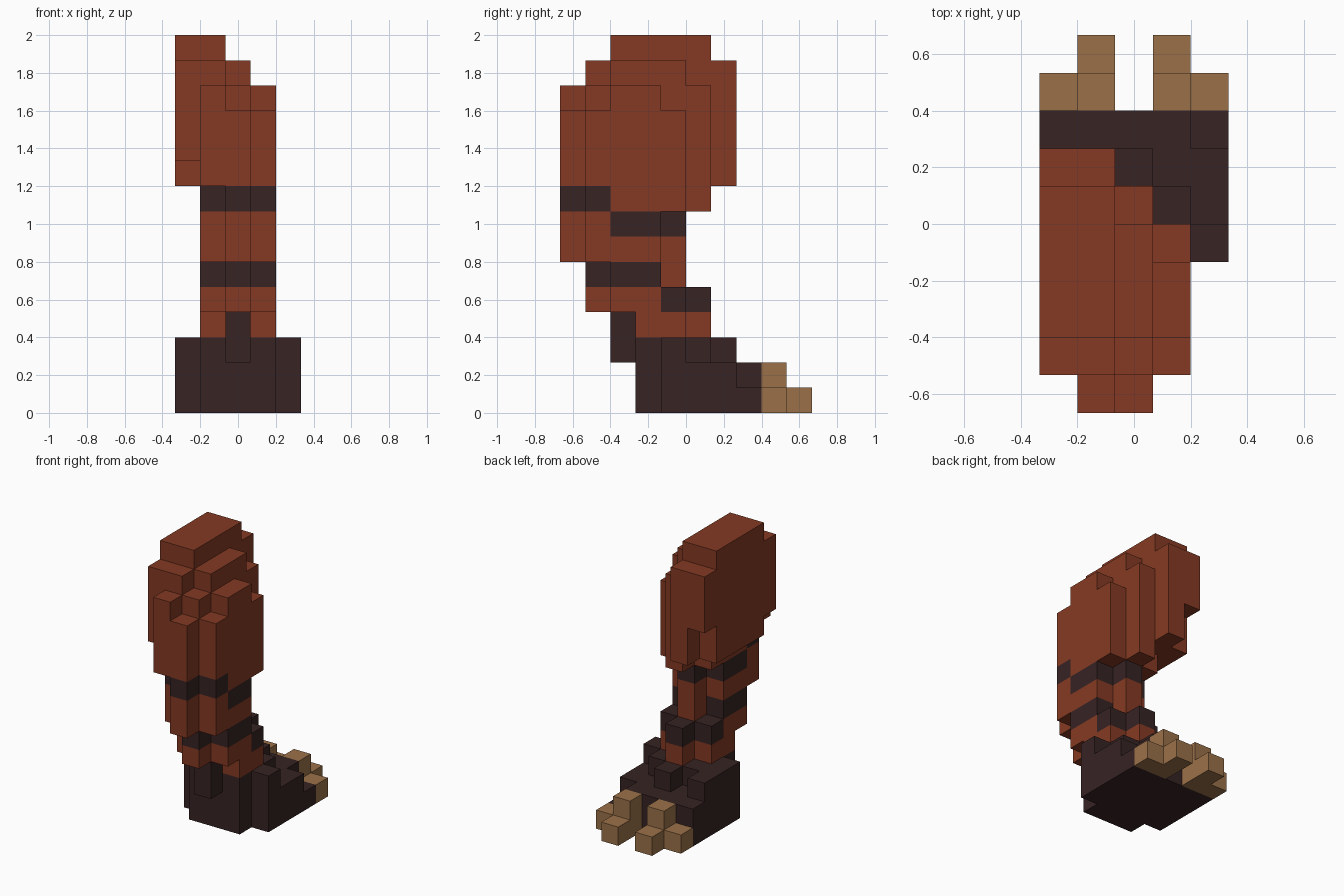
import bpy
import bmesh
import math
from mathutils import Vector

cube = bpy.data.objects.get("Cube")
if cube:
    bpy.data.objects.remove(cube, do_unlink=True)

UNIT = 2 / 15                       # edge of one block
ORIGIN = Vector((-2.5, -5, 0))      # grid corner, in blocks


def material(name, srgb):
    lin = [((c / 255 + 0.055) / 1.055) ** 2.4 for c in srgb] + [1]
    m = bpy.data.materials.new(name)
    m.use_nodes = True
    m.diffuse_color = lin
    m.node_tree.nodes["Principled BSDF"].inputs["Base Color"].default_value = lin
    return m


RED = material("rust red", (133, 58, 35))
DARK = material("dark brown", (55, 35, 36))
TAN = material("tan claw", (155, 113, 73))


def build(name, mat, boxes):
    """Join block boxes (x0, x1, y0, y1, z0, z1) into one closed shell."""
    cells = {(x, y, z) for a, b, c, d, e, f in boxes
             for x in range(a, b) for y in range(c, d) for z in range(e, f)}
    bm = bmesh.new()
    verts = {}

    def vert(p):
        if p not in verts:
            verts[p] = bm.verts.new((Vector(p) + ORIGIN) * UNIT)
        return verts[p]

    for cell in cells:
        for axis in range(3):
            u, v = (axis + 1) % 3, (axis + 2) % 3
            for side in (0, 1):
                nb = list(cell)
                nb[axis] += 2 * side - 1
                if tuple(nb) in cells:
                    continue
                loop = []
                for du, dv in ((0, 0), (1, 0), (1, 1), (0, 1)):
                    p = list(cell)
                    p[axis] += side
                    p[u] += du
                    p[v] += dv
                    loop.append(vert(tuple(p)))
                bm.faces.new(loop if side else loop[::-1])
    # merge coplanar block faces
    bmesh.ops.dissolve_limit(bm, angle_limit=math.radians(1),
                             verts=bm.verts[:], edges=bm.edges[:])
    mesh = bpy.data.meshes.new(name)
    bm.to_mesh(mesh)
    bm.free()
    mesh.materials.append(mat)
    ob = bpy.data.objects.new(name, mesh)
    bpy.context.scene.collection.objects.link(ob)
    return ob


# Rounded thigh, stepping down towards the left side
build("thigh", RED, [
    (0, 2, 2, 6, 9, 15), (0, 2, 1, 2, 10, 14), (1, 2, 1, 2, 9, 14),
    (0, 1, 6, 7, 11, 14), (1, 2, 6, 7, 9, 14), (1, 2, 0, 1, 9, 13),
    (1, 2, 2, 5, 8, 9),
    (2, 3, 0, 1, 9, 12), (2, 3, 1, 2, 9, 13),
    (2, 3, 2, 5, 8, 14), (2, 3, 5, 6, 8, 13),
    (3, 4, 1, 2, 9, 12), (3, 4, 2, 4, 8, 13), (3, 4, 4, 5, 8, 12),
])

# Lower leg sections between the bands
build("upper_shin", RED, [
    (1, 4, 1, 2, 7, 8), (2, 3, 0, 1, 7, 8),
    (1, 4, 1, 4, 6, 7), (2, 3, 0, 5, 6, 7), (2, 3, 4, 5, 5, 6),
])
build("lower_shin", RED, [
    (1, 4, 2, 4, 4, 5), (2, 3, 1, 2, 4, 5),
    (1, 4, 3, 5, 3, 4), (2, 3, 5, 6, 3, 4),
])

# Slanted bands, each one block lower at the back
build("upper_band", DARK, [
    (1, 4, 1, 2, 8, 9), (2, 3, 0, 1, 8, 9),
    (1, 4, 2, 4, 7, 8), (2, 3, 4, 5, 7, 8),
])
build("lower_band", DARK, [
    (1, 4, 2, 4, 5, 6), (2, 3, 1, 2, 5, 6),
    (1, 4, 4, 5, 4, 5), (2, 3, 5, 6, 4, 5),
])

# Foot with stepped top, and the spur at the heel
build("foot", DARK, [
    (1, 4, 3, 4, 0, 3), (0, 5, 4, 5, 0, 3),
    (0, 5, 5, 7, 0, 2), (0, 5, 7, 8, 0, 1), (0, 4, 7, 8, 1, 2),
    (0, 1, 5, 7, 2, 3), (1, 4, 5, 6, 2, 3), (2, 3, 6, 7, 2, 3),
])
build("heel_spur", DARK, [(2, 3, 2, 3, 2, 4)])

# Mirrored pair of claws
for name, outer, inner in (("right_claw", 0, 1), ("left_claw", 4, 3)):
    build(name, TAN, [
        (outer, outer + 1, 8, 9, 0, 1),
        (inner, inner + 1, 8, 9, 0, 2),
        (inner, inner + 1, 9, 10, 0, 1),
    ])
